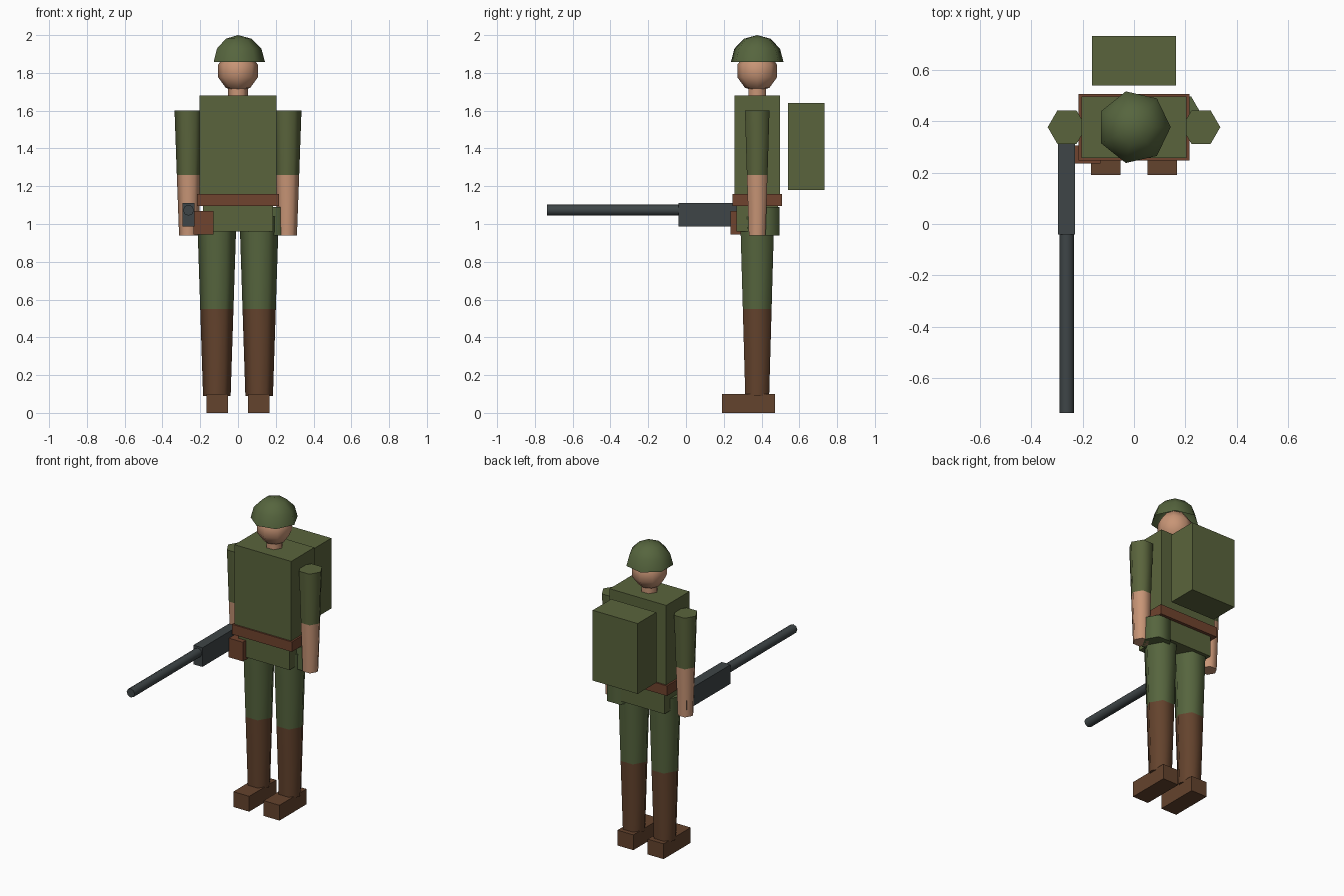
import bpy, bmesh, math
from mathutils import Matrix, Vector

old = bpy.data.objects.get("Cube")
if old:
    bpy.data.objects.remove(old, do_unlink=True)


def material(name, rgb):
    """Flat colour given as 0-255 sRGB, stored linear."""
    lin = [((c / 255 + 0.055) / 1.055) ** 2.4 for c in rgb] + [1.0]
    mat = bpy.data.materials.new(name)
    mat.use_nodes = True
    mat.diffuse_color = lin
    bsdf = next(n for n in mat.node_tree.nodes if n.type == "BSDF_PRINCIPLED")
    bsdf.inputs["Base Color"].default_value = lin
    return mat


TUNIC = material("tunic green", (90, 100, 60))
CLOTH = material("trouser green", (86, 101, 62))
BOOT = material("boot brown", (100, 67, 45))
LEATHER = material("belt brown", (112, 67, 46))
SKIN = material("skin", (200, 149, 118))
METAL = material("gun metal", (62, 69, 71))

CY = 0.377  # centre line of the body


def finish(name, bm, mats, smooth):
    bmesh.ops.recalc_face_normals(bm, faces=bm.faces)
    mesh = bpy.data.meshes.new(name)
    bm.to_mesh(mesh)
    bm.free()
    for mat in mats:
        mesh.materials.append(mat)
    obj = bpy.data.objects.new(name, mesh)
    bpy.context.collection.objects.link(obj)
    if smooth:
        bpy.ops.object.select_all(action="DESELECT")
        obj.select_set(True)
        bpy.context.view_layer.objects.active = obj
        bpy.ops.object.shade_smooth_by_angle(angle=math.radians(65))
    return obj


def box(name, xs, ys, zs, mat):
    bm = bmesh.new()
    bmesh.ops.create_cube(bm, size=1)
    for v in bm.verts:
        v.co = Vector([r[0] if c < 0 else r[1] for c, r in zip(v.co, (xs, ys, zs))])
    return finish(name, bm, [mat], False)


def lathe(name, centre, rings, sides, mats, split=None, caps=True, turn=None):
    """Stack of (radius, height) rings; radius 0 closes to a point.
    Faces above the split height take the second material."""
    bm = bmesh.new()
    loops = []
    for r, h in rings:
        if r == 0:
            loops.append([bm.verts.new((0, 0, h))])
        else:
            loops.append([bm.verts.new((r * math.cos(2 * math.pi * i / sides),
                                        r * math.sin(2 * math.pi * i / sides), h))
                          for i in range(sides)])
    for a, b in zip(loops, loops[1:]):
        for i in range(sides):
            j = (i + 1) % sides
            quad = [a[i % len(a)], a[j % len(a)], b[j % len(b)], b[i % len(b)]]
            bm.faces.new(list(dict.fromkeys(quad)))
    if caps:
        for loop in (loops[0], loops[-1]):
            if len(loop) > 1:
                bm.faces.new(loop)
    if split is not None:
        for f in bm.faces:
            f.material_index = int(f.calc_center_median().z > split)
    if turn:
        bm.transform(turn)
    bm.transform(Matrix.Translation(centre))
    return finish(name, bm, mats, True)


def sphere_rings(radius, height, angles):
    rings = []
    for a in angles:
        t = math.radians(a)
        r = 0 if abs(a) == 90 else radius * math.cos(t)
        rings.append((r, height + radius * math.sin(t)))
    return rings


# Legs, boots and arms, one of each per side
for side, s in (("left", 1), ("right", -1)):
    lathe(side + "_leg", (s * 0.112, CY, 0),
          [(0.073, 0.09), (0.088, 0.55), (0.104, 1.04)], 6, [BOOT, CLOTH], 0.55)
    box(side + "_boot", sorted((s * 0.052, s * 0.167)), (0.19, 0.47), (0, 0.1), BOOT)
    lathe(side + "_arm", (s * 0.261, CY, 0),
          [(0.051, 0.94), (0.063, 1.26), (0.075, 1.6)], 6, [SKIN, TUNIC], 1.26)

# Trunk
box("torso", (-0.205, 0.205), (0.257, 0.497), (1.1, 1.68), TUNIC)
box("hips", (-0.185, 0.185), (0.267, 0.487), (0.96, 1.12), TUNIC)
box("belt", (-0.217, 0.217), (0.247, 0.507), (1.095, 1.16), LEATHER)

# Head
lathe("neck", (0, CY, 0), [(0.053, 1.66), (0.053, 1.76)], 6, [SKIN])
lathe("head", (0, CY, 0), sphere_rings(0.11, 1.81, (-90, -54, -18, 18, 54, 90)), 8, [SKIN])
lathe("helmet", (0, CY, 0), sphere_rings(0.143, 1.857, (0, 30, 60, 90)), 7, [CLOTH], caps=False)

# Carried kit
box("backpack", (-0.163, 0.163), (0.54, 0.732), (1.18, 1.64), TUNIC)
box("belt_pouch", (-0.235, -0.13), (0.235, 0.305), (0.945, 1.07), LEATHER)
lathe("canteen", (0.178, 0.418, 0), [(0.09, 0.94), (0.09, 1.09)], 6, [CLOTH])

# Rifle held in the right hand
box("rifle_body", (-0.295, -0.23), (-0.04, 0.414), (0.987, 1.112), METAL)
lathe("rifle_barrel", (-0.262, 0, 1.073), [(0.029, 0.03), (0.029, 0.735)], 8, [METAL],
      turn=Matrix.Rotation(math.radians(90), 4, "X"))
